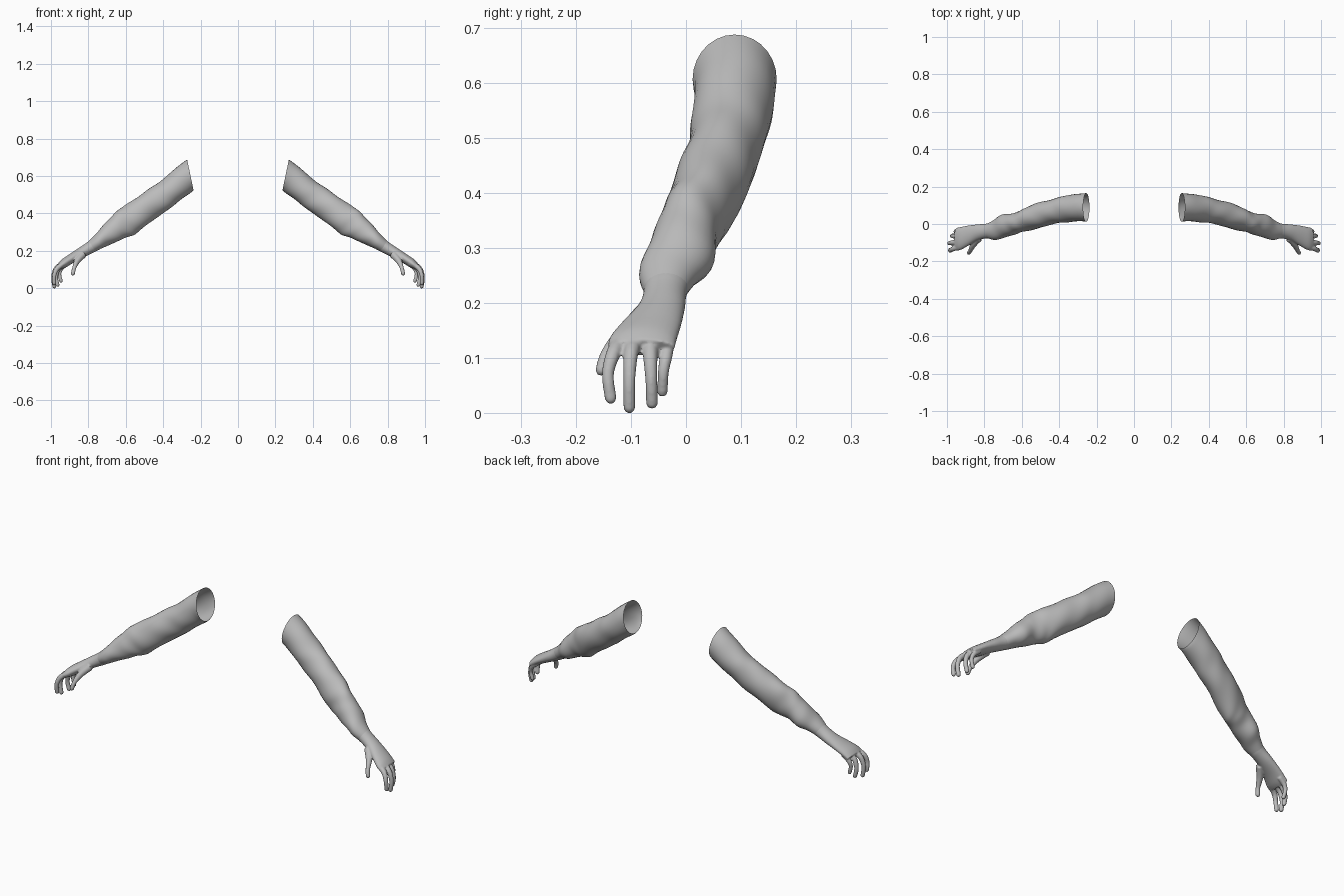
import bpy, bmesh, math
from mathutils import Vector

if "Cube" in bpy.data.objects:
    bpy.data.objects.remove(bpy.data.objects["Cube"])

SIDES = 28

grey = bpy.data.materials.new("plain grey")
grey.diffuse_color = (0.5, 0.5, 0.5, 1)
grey.use_nodes = True
grey.node_tree.nodes["Principled BSDF"].inputs["Base Color"].default_value = grey.diffuse_color

# Cross-sections from shoulder to knuckles:
# upper edge x, z, lower edge x, z, front y, back y
SECTIONS = [
    (.272, .688, .238, .525, .012, .165), (.33, .645, .252, .512, .015, .162),
    (.40, .585, .315, .465, .010, .152), (.46, .540, .375, .420, .002, .138),
    (.53, .495, .450, .365, -.015, .118), (.60, .445, .530, .305, -.036, .092),
    (.65, .410, .575, .278, -.046, .068), (.69, .370, .620, .262, -.060, .054),
    (.73, .325, .680, .235, -.077, .052), (.765, .285, .725, .215, -.085, .022),
    (.80, .250, .765, .195, -.076, .002), (.85, .215, .820, .168, -.086, -.003),
    (.90, .182, .875, .140, -.115, -.010), (.94, .155, .915, .115, -.137, -.018),
    (.962, .132, .938, .105, -.140, -.022),
]
# Digit paths (x, y, z) with start and end radius
DIGITS = [
    ([(.83, -.075, .18), (.86, -.112, .145), (.875, -.143, .11), (.883, -.154, .078)], .021, .011),
    ([(.92, -.115, .135), (.965, -.132, .108), (.982, -.142, .07), (.983, -.137, .027)], .016, .011),
    ([(.925, -.09, .135), (.97, -.10, .108), (.988, -.103, .06), (.982, -.103, .010)], .016, .011),
    ([(.925, -.064, .132), (.96, -.065, .105), (.973, -.063, .06), (.965, -.062, .018)], .016, .011),
    ([(.915, -.034, .132), (.945, -.036, .105), (.955, -.041, .075), (.946, -.043, .039)], .014, .010),
]


def smooth_rows(rows, steps):
    """Catmull-Rom interpolation of rows of numbers."""
    out = []
    last = len(rows) - 1
    for i in range(last):
        quad = [rows[max(0, i - 1)], rows[i], rows[i + 1], rows[min(last, i + 2)]]
        for s in range(steps):
            t = s / steps
            out.append([.5 * (2 * b + (c - a) * t + (2 * a - 5 * b + 4 * c - d) * t * t
                              + (3 * b - a - 3 * c + d) * t ** 3)
                        for a, b, c, d in zip(*quad)])
    out.append(list(rows[-1]))
    return out


def section_ring(row, scale=1.0, fold=None):
    tx, tz, bx, bz, y0, y1 = row
    centre = Vector(((tx + bx) / 2, (y0 + y1) / 2, (tz + bz) / 2))
    up = Vector(((tx - bx) / 2, 0, (tz - bz) / 2))
    side = Vector((0, (y1 - y0) / 2, 0))
    ring = []
    for k in range(SIDES):
        a = 2 * math.pi * k / SIDES
        r = scale * (1 + (fold(a) if fold else 0))
        ring.append(centre + (up * math.cos(a) + side * math.sin(a)) * r)
    return ring


def loft(bm, rings, capped):
    loops = [[bm.verts.new(p) for p in ring] for ring in rings]
    n = len(loops[0])
    for lo, hi in zip(loops, loops[1:]):
        for k in range(n):
            j = (k + 1) % n
            bm.faces.new((lo[k], lo[j], hi[j], hi[k]))
    if capped:
        bm.faces.new(loops[0])
        bm.faces.new(loops[-1])


def finish(name, bm):
    bmesh.ops.recalc_face_normals(bm, faces=bm.faces[:])
    mesh = bpy.data.meshes.new(name)
    bm.to_mesh(mesh)
    bm.free()
    for p in mesh.polygons:
        p.use_smooth = True
    mesh.materials.append(grey)
    ob = bpy.data.objects.new(name, mesh)
    bpy.context.collection.objects.link(ob)
    return ob


def mirror(ob):
    mod = ob.modifiers.new("mirror", 'MIRROR')
    mod.use_axis = (True, False, False)
    mod.use_mirror_merge = False


# Sleeve: open tube from shoulder to wrist with soft diagonal folds
bm = bmesh.new()
rows = smooth_rows(SECTIONS[:11], 6)
rings = []
for i, row in enumerate(rows):
    t = i / (len(rows) - 1)
    amount = .028 * math.sin(math.pi * t)
    rings.append(section_ring(row, 1, lambda a: amount * (
        math.sin(26 * t + 2 * a) + .6 * math.sin(41 * t - 3 * a + 1))))
loft(bm, rings, False)
sleeve = finish("sleeves", bm)
mirror(sleeve)

# Hand: palm and digits fused into one skin
bm = bmesh.new()
rows = smooth_rows(SECTIONS[9:], 5)
loft(bm, [section_ring(r, min(1.03, .88 + .03 * i)) for i, r in enumerate(rows)], True)
for path, r0, r1 in DIGITS:
    pts = [Vector(p) for p in smooth_rows(path, 5)]
    rings = []
    for i, p in enumerate(pts):
        d = (pts[min(i + 1, len(pts) - 1)] - pts[max(i - 1, 0)]).normalized()
        u = d.cross(Vector((0, 1, 0))).normalized()
        v = d.cross(u)
        r = r0 + (r1 - r0) * min(1, 1.5 * i / (len(pts) - 1))
        # the last point is extended into a rounded tip
        ends = [(0, 1)] if i < len(pts) - 1 else [(0, 1), (.5, .87), (.87, .5), (.99, .12)]
        for along, width in ends:
            rings.append([p + d * r * along + (u * math.cos(a) + v * math.sin(a)) * r * width
                          for a in (2 * math.pi * k / 14 for k in range(14))])
    loft(bm, rings, True)
hand = finish("hands", bm)
fuse = hand.modifiers.new("fuse", 'REMESH')
fuse.mode = 'VOXEL'
fuse.voxel_size = .0035
fuse.use_smooth_shade = True
soften = hand.modifiers.new("soften", 'SMOOTH')
soften.factor = .5
soften.iterations = 5
mirror(hand)
